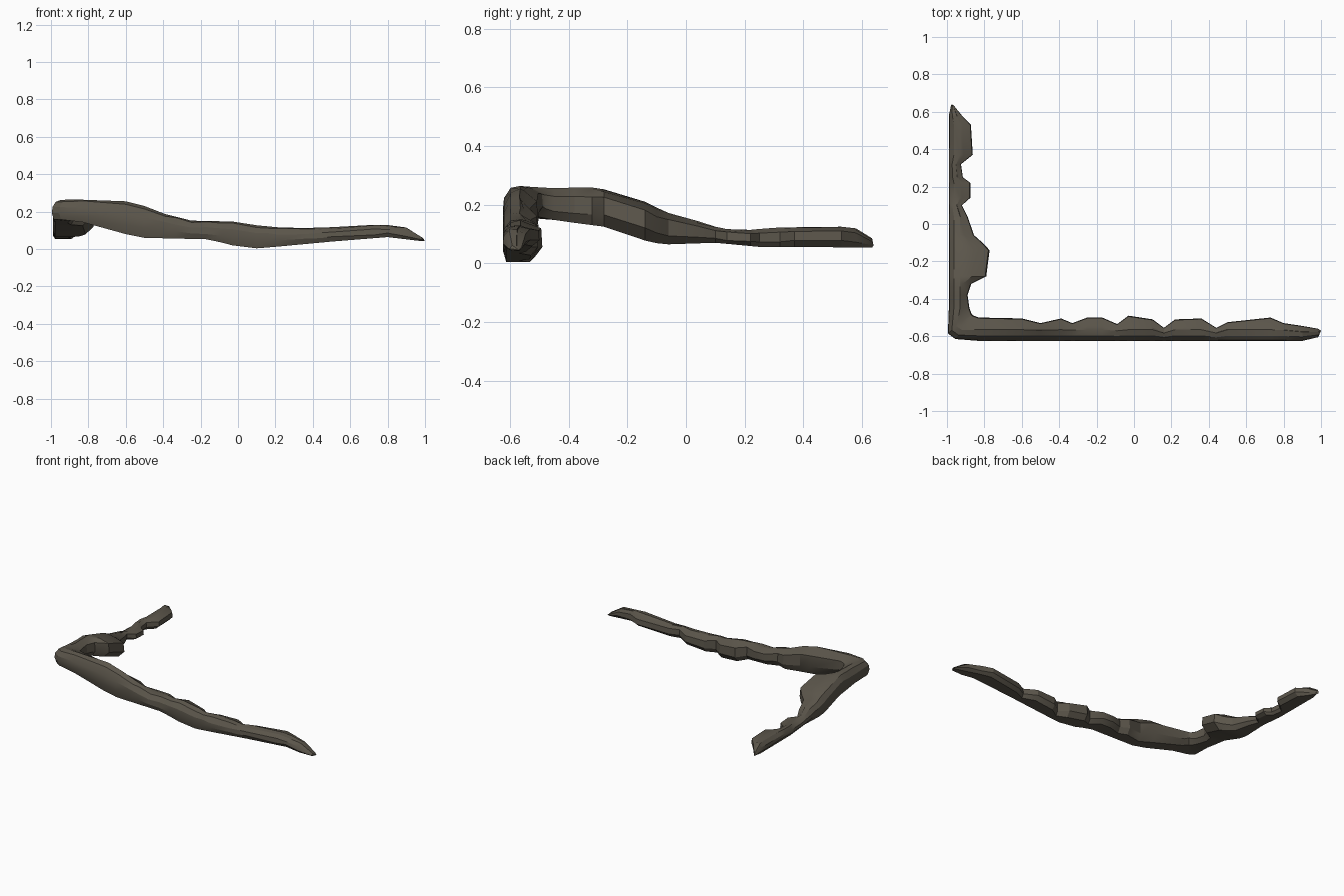
import bpy, bmesh, random
from mathutils import Vector

if "Cube" in bpy.data.objects:
    bpy.data.objects.remove(bpy.data.objects["Cube"])

random.seed(4)

# Stone colour
stone = bpy.data.materials.new("dark grey brown stone")
stone.diffuse_color = (0.105, 0.092, 0.070, 1)
stone.use_nodes = True
stone.node_tree.nodes["Principled BSDF"].inputs["Base Color"].default_value = stone.diffuse_color


def lerp(table, u):
    """Read a value from a list of (position, value) pairs."""
    if u <= table[0][0]:
        return table[0][1]
    for (a, va), (b, vb) in zip(table, table[1:]):
        if u <= b:
            return va + (vb - va) * (u - a) / (b - a)
    return table[-1][1]


# Long arm (along x): top line, underside line, ragged inner edge
long_top = [(-.93, .26), (-.8, .265), (-.65, .268), (-.5, .23), (-.4, .19), (-.25, .152), (-.02, .147),
            (.07, .13), (.28, .11), (.5, .117), (.7, .13), (.85, .128), (.92, .11), (.985, .06)]
long_base = [(-.93, .155), (-.8, .14), (-.65, .09), (-.5, .06), (-.15, .052), (-.05, .025), (.05, .0),
             (.2, .012), (.5, .04), (.8, .064), (.985, .042)]
long_inner = [(-.83, -.50), (-.6, -.505), (-.5, -.53), (-.39, -.505), (-.33, -.53), (-.25, -.5),
              (-.17, -.5), (-.09, -.535), (-.03, -.49), (.1, -.51), (.16, -.555), (.22, -.51),
              (.36, -.505), (.44, -.555), (.5, -.525), (.73, -.50), (.8, -.53), (.9, -.545), (.985, -.56)]

# Short arm (along y)
short_top = [(-.56, .265), (-.45, .256), (-.33, .26), (-.2, .24), (-.1, .19), (-.03, .158), (.05, .142),
             (.12, .118), (.2, .112), (.3, .122), (.55, .125), (.6, .115), (.635, .085)]
short_base = [(-.5, .155), (-.38, .138), (-.28, .125), (-.15, .08), (-.08, .064), (.1, .07), (.25, .056), (.635, .054)]
short_inner = [(-.45, -.88), (-.38, -.89), (-.32, -.87), (-.28, -.79), (-.14, -.772), (-.10, -.81),
               (-.06, -.855), (.04, -.89), (.1, -.92), (.14, -.875), (.22, -.875), (.25, -.915),
               (.32, -.925), (.37, -.862), (.53, -.872), (.58, -.92), (.635, -.965)]

# Stations run from the short arm's tip, round the corner, to the long arm's tip:
# outer point, inner point, underside, top
stations = []
for y, x in reversed(short_inner):
    outer = -.978 if y > .6 else -.99
    stations.append((Vector((outer, y, 0)), Vector((x, y, 0)), lerp(short_base, y), lerp(short_top, y)))
stations.append((Vector((-.995, -.585, 0)), Vector((-.868, -.48, 0)), .158, .262))
stations.append((Vector((-.955, -.615, 0)), Vector((-.862, -.488, 0)), .158, .264))
for x, y in long_inner:
    outer = -.605 if x > .95 else -.625
    stations.append((Vector((x, outer, 0)), Vector((x, y, 0)), lerp(long_base, x), lerp(long_top, x)))


def section(outer, inner, low, high):
    """Rounded crest near the outer wall, ledge towards the ragged inner wall."""
    across = inner - outer
    w = across.length
    across.normalize()
    crest = min(.06, .6 * w)
    shelf = max(.62 * w, crest)
    shape = [(.012, 0), (0, .3), (.004, .65), (.45 * crest, .93), (crest, 1),
             (shelf, .95), (w * .97, .76), (w, .3), (w - .2 * w, 0)]
    ring = []
    for d, h in shape:
        p = outer + across * d
        wobble = random.uniform(-.004, .004) if 0 < h < 1 else 0
        ring.append((p.x, p.y, low + (high - low) * h + wobble))
    return ring


# Loft the ridge through its stations
bm = bmesh.new()
rings = [[bm.verts.new(p) for p in section(*s)] for s in stations]
n = len(rings[0])
for a, b in zip(rings, rings[1:]):
    for i in range(n):
        j = (i + 1) % n
        bm.faces.new((a[i], a[j], b[j], b[i]))

# Pointed tips
for ring, tip in ((rings[0], (-.975, .64, .06)), (rings[-1], (1.0, -.57, .045))):
    v = bm.verts.new(tip)
    for i in range(n):
        bm.faces.new((ring[i], ring[(i + 1) % n], v))

bmesh.ops.recalc_face_normals(bm, faces=bm.faces)
mesh = bpy.data.meshes.new("rock_ridge")
bm.to_mesh(mesh)
bm.free()
mesh.materials.append(stone)
ridge = bpy.data.objects.new("rock_ridge", mesh)
bpy.context.collection.objects.link(ridge)
bpy.context.view_layer.objects.active = ridge
ridge.select_set(True)
bpy.ops.object.shade_smooth_by_angle(angle=0.45)
